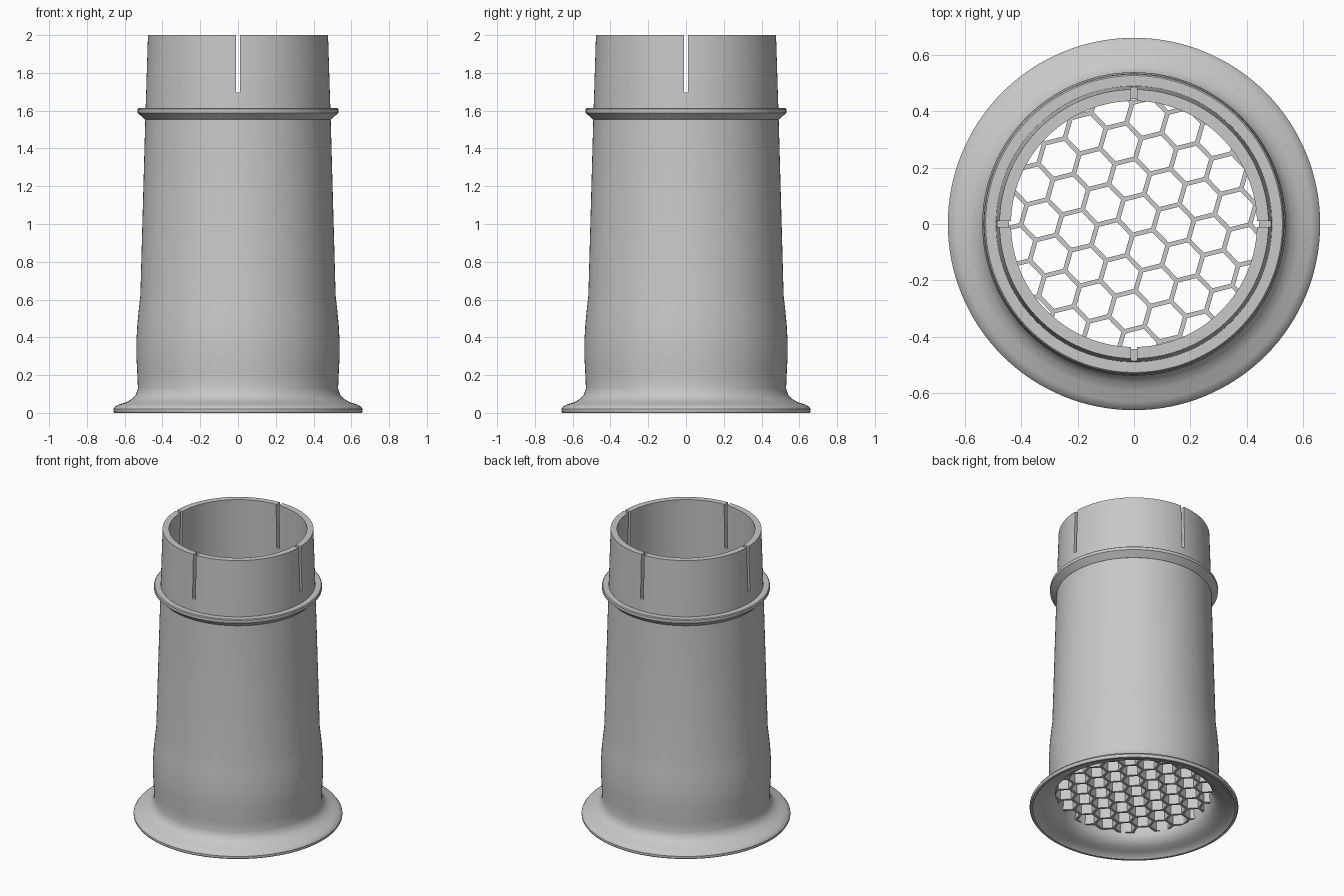
import bpy
import bmesh
from math import cos, sin, pi, radians, hypot
from mathutils import Matrix, Vector

cube = bpy.data.objects.get("Cube")
if cube:
    bpy.data.objects.remove(cube, do_unlink=True)

GREY = (0.58, 0.58, 0.58, 1.0)
mat = bpy.data.materials.new("plain grey")
mat.use_nodes = True
mat.diffuse_color = GREY
mat.node_tree.nodes["Principled BSDF"].inputs["Base Color"].default_value = GREY


def make_object(name, bm):
    bmesh.ops.recalc_face_normals(bm, faces=bm.faces[:])
    mesh = bpy.data.meshes.new(name)
    bm.to_mesh(mesh)
    bm.free()
    mesh.materials.append(mat)
    obj = bpy.data.objects.new(name, mesh)
    bpy.context.collection.objects.link(obj)
    return obj


def lathe(name, profile, steps=128):
    """Spin a closed (radius, height) outline about the z axis."""
    bm = bmesh.new()
    verts = [bm.verts.new((r, 0, z)) for r, z in profile]
    edges = [bm.edges.new((v, verts[i - 1])) for i, v in enumerate(verts)]
    bmesh.ops.spin(bm, geom=verts + edges, axis=(0, 0, 1), cent=(0, 0, 0),
                   angle=2 * pi, steps=steps)
    bmesh.ops.remove_doubles(bm, verts=bm.verts[:], dist=0.0001)
    return make_object(name, bm)


def cut(obj, cutters):
    """Subtract the cutters, bake the result and discard them."""
    for c in cutters:
        c.hide_render = True
        mod = obj.modifiers.new("cut", 'BOOLEAN')
        mod.operation = 'DIFFERENCE'
        mod.solver = 'EXACT'
        mod.object = c
    bpy.context.view_layer.update()
    graph = bpy.context.evaluated_depsgraph_get()
    baked = bpy.data.meshes.new_from_object(obj.evaluated_get(graph))
    obj.modifiers.clear()
    obj.data = baked
    for c in cutters:
        bpy.data.objects.remove(c, do_unlink=True)


def smooth(obj):
    bpy.ops.object.select_all(action='DESELECT')
    obj.select_set(True)
    bpy.context.view_layer.objects.active = obj
    bpy.ops.object.shade_smooth_by_angle(angle=radians(30))


# Tube wall: flared foot, gentle bulge, tapered barrel
outer = [(0.655, 0), (0.66, 0.008), (0.66, 0.02), (0.65, 0.034), (0.63, 0.045),
         (0.59, 0.057), (0.56, 0.075), (0.54, 0.097), (0.53, 0.13),
         (0.533, 0.2), (0.538, 0.3), (0.538, 0.38), (0.533, 0.47),
         (0.525, 0.55), (0.517, 0.62), (0.491, 1.55), (0.477, 2)]
inner = [(0.436, 2), (0.447, 1.55), (0.474, 0.62), (0.488, 0.47),
         (0.492, 0.35), (0.49, 0.14), (0.497, 0.1), (0.515, 0.065),
         (0.55, 0.04), (0.59, 0.027), (0.625, 0.015), (0.64, 0)]
tube = lathe("tube_body", outer + inner)

# Four slots in the top rim, cut by two crossed bars
bars = []
for size in ((1.4, 0.022, 0.4), (0.022, 1.4, 0.4)):
    bm = bmesh.new()
    place = Matrix.Translation((0, 0, 1.895)) @ Matrix.Diagonal((*size, 1))
    bmesh.ops.create_cube(bm, size=1, matrix=place)
    bars.append(make_object("slot_cutter", bm))
cut(tube, bars)
smooth(tube)

# Stop collar with a sloped underside
collar = lathe("stop_collar", [(0.48, 1.552), (0.492, 1.552), (0.531, 1.588),
                               (0.531, 1.608), (0.526, 1.613), (0.48, 1.613)])
smooth(collar)

# Honeycomb flow grid: a plug pierced by hexagonal cells
LOW, HIGH = 0.11, 0.6
PITCH, WALL, TILT = 0.13, 0.016, radians(-16)
plug_bm = bmesh.new()
bmesh.ops.create_cone(plug_bm, cap_ends=True, segments=96, radius1=0.5,
                      radius2=0.5, depth=HIGH - LOW,
                      matrix=Matrix.Translation((0, 0, (LOW + HIGH) / 2)))
grid = make_object("honeycomb_grid", plug_bm)

step_a = PITCH * Vector((cos(TILT), sin(TILT), 0))
step_b = PITCH * Vector((cos(TILT + pi / 3), sin(TILT + pi / 3), 0))
start = Vector((0.046, 0.376, 0.35))
radius = (PITCH - WALL) / 2 / cos(pi / 6)
cells = bmesh.new()
for i in range(-14, 15):
    for j in range(-14, 15):
        c = start + i * step_a + j * step_b
        if hypot(c.x, c.y) < 0.56:
            place = Matrix.Translation(c) @ Matrix.Rotation(TILT + pi / 6, 4, 'Z')
            # turn the cell so its flats face its neighbours
            corners = [place @ Vector((radius * cos(k * pi / 3),
                                       radius * sin(k * pi / 3), -0.4))
                       for k in range(6)]
            face = cells.faces.new([cells.verts.new(p) for p in corners])
            top = bmesh.ops.extrude_face_region(cells, geom=[face])
            bmesh.ops.translate(cells, vec=(0, 0, 0.8), verts=[
                v for v in top["geom"] if isinstance(v, bmesh.types.BMVert)])
cut(grid, [make_object("cell_cutter", cells)])
